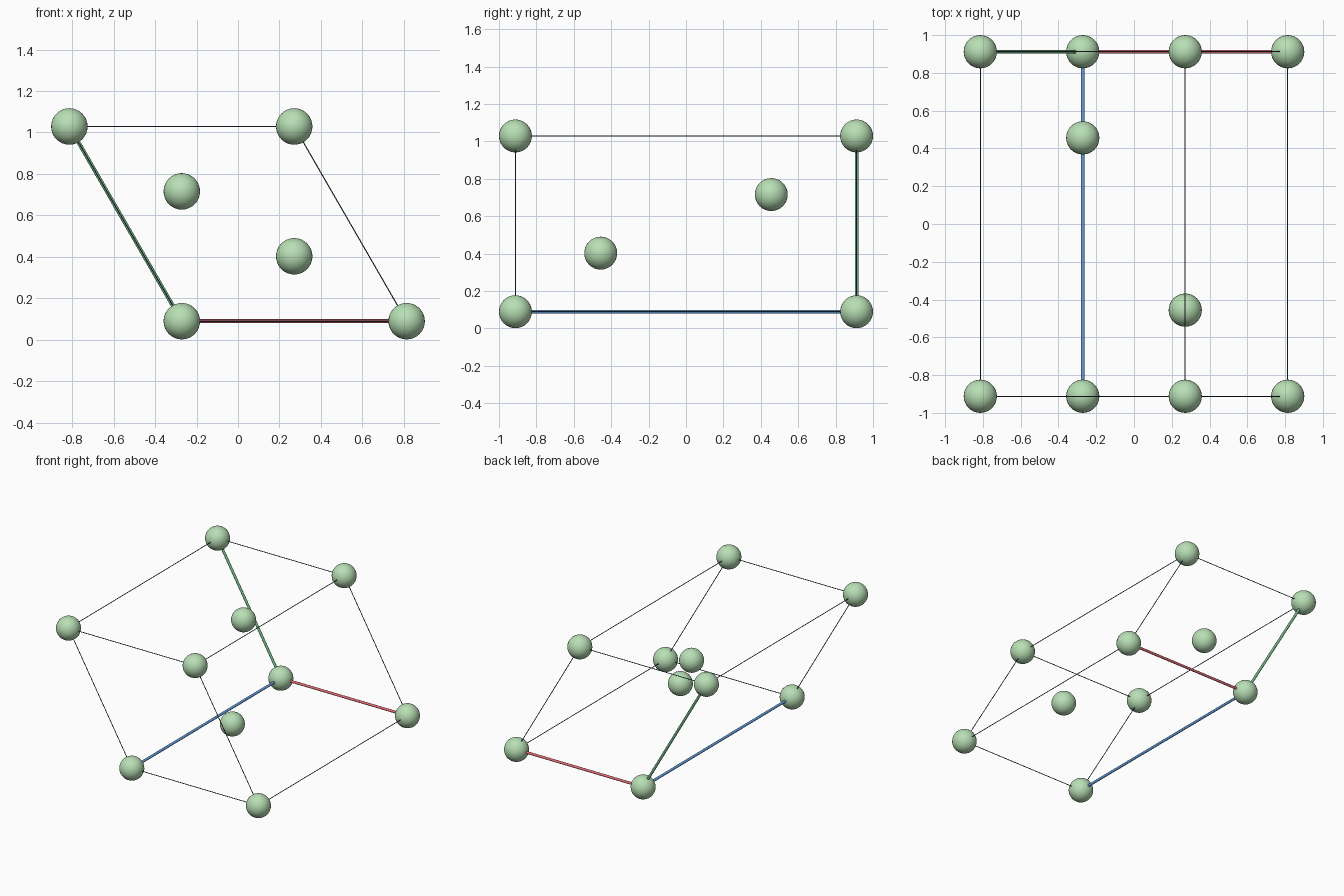
import bpy
from mathutils import Vector

if "Cube" in bpy.data.objects:
    bpy.data.objects.remove(bpy.data.objects["Cube"])

# Cell geometry: origin corner and three lattice vectors
R = 0.088
A, C = 1.085, 2 * (1 - R)
O = Vector((-A / 4, C / 2, R + 0.001))
VA = Vector((A, 0, 0))
VB = Vector((-A / 2, 0, A * 0.866))
VC = Vector((0, -C, 0))


def mat(name, rgb):
    m = bpy.data.materials.new(name)
    m.diffuse_color = (*rgb, 1)
    m.use_nodes = True
    m.node_tree.nodes["Principled BSDF"].inputs["Base Color"].default_value = m.diffuse_color
    return m


ATOM = mat("pale_green", (0.48, 0.74, 0.46))
LINE = mat("slate", (0.06, 0.085, 0.12))
RED = mat("red", (0.76, 0.15, 0.18))
GREEN = mat("green", (0.18, 0.50, 0.26))
BLUE = mat("blue", (0.13, 0.37, 0.78))


def point(u, v, w):
    return O + u * VA + v * VB + w * VC


def finish(name, material):
    ob = bpy.context.object
    ob.name = name
    ob.data.materials.append(material)
    bpy.ops.object.shade_smooth_by_angle()


def atom(name, p):
    bpy.ops.mesh.primitive_uv_sphere_add(segments=32, ring_count=16, radius=R, location=p)
    finish(name, ATOM)


def rod(name, p, q, radius, material):
    d = q - p
    bpy.ops.mesh.primitive_cylinder_add(vertices=16, radius=radius, depth=d.length,
                                        location=(p + q) / 2)
    bpy.context.object.rotation_euler = d.to_track_quat('Z', 'Y').to_euler()
    finish(name, material)


# Corner atoms
corners = [(u, v, w) for u in (0, 1) for v in (0, 1) for w in (0, 1)]
for c in corners:
    atom("corner_atom", point(*c))

# Inner atoms
atom("inner_atom", point(2 / 3, 1 / 3, 3 / 4))
atom("inner_atom", point(1 / 3, 2 / 3, 1 / 4))

# Cell edges: the three leaving the origin are thick and coloured
axes = [("red_axis", RED), ("green_axis", GREEN), ("blue_axis", BLUE)]
for c in corners:
    for i, (name, material) in enumerate(axes):
        if c[i] == 0:
            end = list(c)
            end[i] = 1
            if sum(c) == 0:
                rod(name, point(*c), point(*end), 0.0095, material)
            else:
                rod("cell_edge", point(*c), point(*end), 0.0027, LINE)
